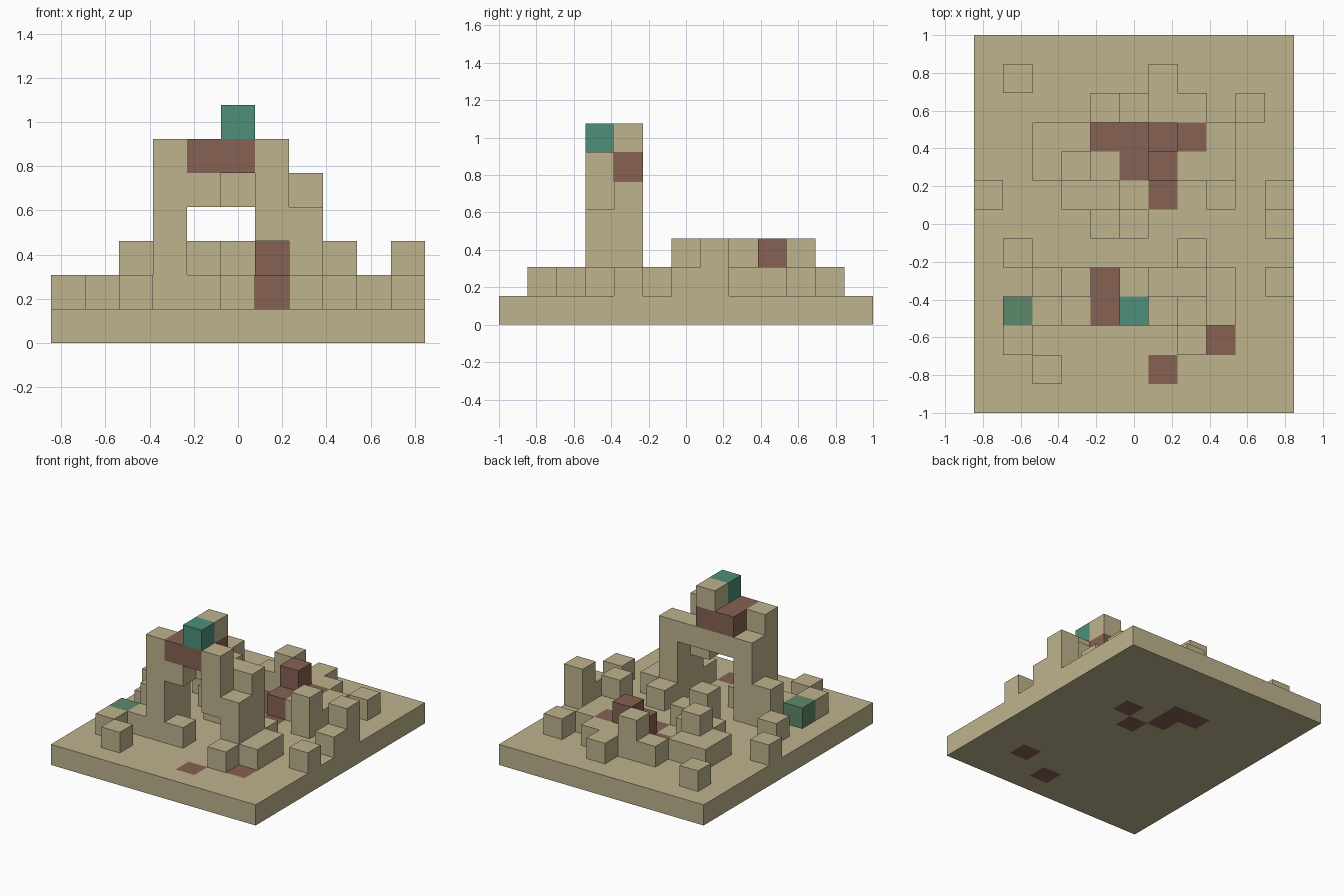
import bpy
import bmesh
from mathutils import Vector

# Remove the default cube
default = bpy.data.objects.get("Cube")
if default:
    bpy.data.objects.remove(default, do_unlink=True)

COLS, ROWS = 11, 13
UNIT = 2 / ROWS
ORIGIN = Vector((-COLS * UNIT / 2, -ROWS * UNIT / 2, 0))
SIDES = [Vector(s) for s in ((1, 0, 0), (-1, 0, 0), (0, 1, 0), (0, -1, 0), (0, 0, 1), (0, 0, -1))]


def material(name, colour):
    mat = bpy.data.materials.new(name)
    mat.use_nodes = True
    mat.diffuse_color = (*colour, 1)
    mat.node_tree.nodes["Principled BSDF"].inputs["Base Color"].default_value = (*colour, 1)
    return mat


palette = {
    "sand": material("sand", (0.52, 0.45, 0.27)),
    "brick": material("brick", (0.24, 0.12, 0.085)),
    "teal": material("teal", (0.075, 0.28, 0.19)),
    "moss": material("moss", (0.11, 0.25, 0.145)),
}
colours = list(palette)
parts = {}      # part name -> {cell: colour}
occupied = set()


def stack(part, column, row, bottom, top, colour="sand"):
    """Fill the cells of one column from bottom up to top."""
    cells = parts.setdefault(part, {})
    for level in range(bottom, top):
        cells[(column, row, level)] = colour
        occupied.add((column, row, level))


def build(part, cells):
    """Make a mesh of the exposed cell faces."""
    bm = bmesh.new()
    for cell, colour in cells.items():
        centre = Vector(cell) + Vector((0.5, 0.5, 0.5))
        for side in SIDES:
            if tuple(int(c) for c in Vector(cell) + side) in occupied:
                continue
            u = Vector((side.y, side.z, side.x))
            v = side.cross(u)
            corners = [centre + (side + u * a + v * b) / 2
                       for a, b in ((-1, -1), (1, -1), (1, 1), (-1, 1))]
            face = bm.faces.new([bm.verts.new(ORIGIN + c * UNIT) for c in corners])
            face.material_index = colours.index(colour)
    bmesh.ops.remove_doubles(bm, verts=bm.verts, dist=UNIT / 100)
    mesh = bpy.data.meshes.new(part)
    bm.to_mesh(mesh)
    bm.free()
    for mat in palette.values():
        mesh.materials.append(mat)
    bpy.context.collection.objects.link(bpy.data.objects.new(part, mesh))


# Ground slab with a few brick tiles
tiles = {(6, 1), (8, 2), (6, 7), (7, 8), (5, 8), (5, 9), (4, 9)}
for column in range(COLS):
    for row in range(ROWS):
        stack("ground_slab", column, row, 0, 1, "brick" if (column, row) in tiles else "sand")

# Low blocks, one cell high
low = {
    0: [7], 1: [2, 5, 11], 2: [1, 3, 8, 9], 3: [7, 9], 4: [3, 7, 10], 5: [6],
    6: [10, 11], 7: [2, 5, 8, 10], 8: [3, 4, 8, 9], 9: [10], 10: [4, 6],
}
for column, rows in low.items():
    for row in rows:
        stack("low_blocks", column, row, 1, 2)
stack("moss_block", 1, 3, 1, 2, "moss")

# Tall blocks, two cells high
for column, row in ((2, 4), (3, 8), (4, 6), (5, 10), (8, 7), (10, 7)):
    stack("tall_blocks", column, row, 1, 3)

# Brick steps
stack("brick_steps", 6, 8, 1, 2, "brick")
stack("brick_steps", 7, 9, 1, 2, "brick")
stack("brick_steps", 6, 9, 1, 3, "brick")

# Archway pillars
stack("arch_pillars", 3, 3, 1, 6)
stack("arch_pillars", 3, 4, 1, 5)
stack("arch_pillars", 7, 3, 1, 4)
stack("arch_pillars", 7, 4, 1, 5)
stack("arch_pillars", 6, 3, 3, 6)

# Archway beam
stack("arch_beam", 4, 3, 4, 5)
for column in (4, 5, 6):
    stack("arch_beam", column, 4, 4, 5)

# Brick course and the two crowning blocks
for column in (4, 5):
    for row in (3, 4):
        stack("brick_course", column, row, 5, 6, "brick")
stack("crown_back", 5, 4, 6, 7)
stack("crown_front", 5, 3, 6, 7, "teal")

for part, cells in parts.items():
    build(part, cells)
